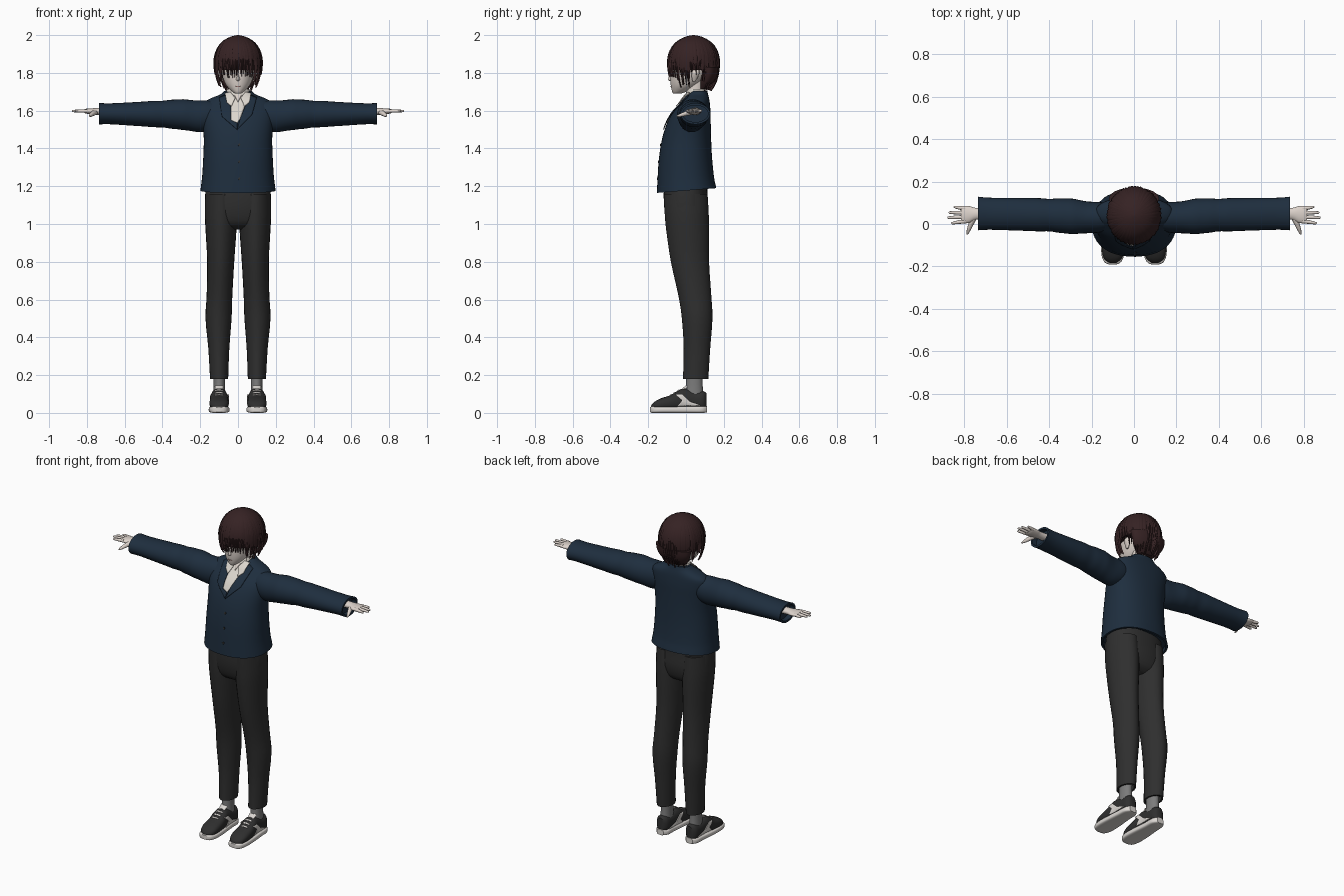
import bpy, bmesh, math, random
from mathutils import Vector
from mathutils.bvhtree import BVHTree

random.seed(4)
cube = bpy.data.objects.get("Cube")
if cube:
    bpy.data.objects.remove(cube)


def material(name, r, g, b):
    m = bpy.data.materials.new(name)
    m.use_nodes = True
    m.diffuse_color = (r, g, b, 1)
    bsdf = m.node_tree.nodes["Principled BSDF"]
    bsdf.inputs["Base Color"].default_value = (r, g, b, 1)
    bsdf.inputs["Roughness"].default_value = 0.8
    return m


SKIN = material("skin", .72, .65, .60)
HAIR = material("dark_brown_hair", .036, .016, .017)
NAVY = material("navy_wool", .013, .027, .048)
BLACK = material("black_cloth", .028, .028, .028)
CREAM = material("cream_shirt", .72, .68, .62)
WHITE = material("white_rubber", .70, .67, .64)
GREY = material("grey_sock", .20, .20, .20)
LIP = material("lip", .38, .22, .20)


def finish(name, bm, mat, mirror=False, angle=40):
    bmesh.ops.recalc_face_normals(bm, faces=bm.faces)
    me = bpy.data.meshes.new(name)
    bm.to_mesh(me)
    bm.free()
    me.materials.append(mat)
    me.shade_smooth()
    me.set_sharp_from_angle(angle=math.radians(angle))
    ob = bpy.data.objects.new(name, me)
    bpy.context.scene.collection.objects.link(ob)
    if mirror:
        ob.modifiers.new("mirror", 'MIRROR').use_mirror_merge = False
    return ob


def resample(rows, steps):
    """Catmull-Rom rows between the given cross-sections."""
    out = []
    for i in range(len(rows) - 1):
        quad = [rows[max(i - 1, 0)], rows[i], rows[i + 1], rows[min(i + 2, len(rows) - 1)]]
        for s in range(steps):
            t = s / steps
            out.append([b + t * (c - a) / 2 + t * t * (a - 2.5 * b + 2 * c - d / 2)
                        + t ** 3 * (3 * (b - c) + d - a) / 2 for a, b, c, d in zip(*quad)])
    return out + [list(rows[-1])]


AXES = {'x': lambda t, a, b: (t, a, b), 'y': lambda t, a, b: (a, t, b), 'z': lambda t, a, b: (a, b, t)}


def loft(name, rows, mat, axis='z', n=28, e=1.0, steps=3, lip=0, mirror=False, shape=None):
    """Skin rounded sections (t, a_min, a_max, b_min, b_max); lip turns the last opening inwards."""
    rows = resample(rows, steps)
    if lip:
        t, a, b, c, d = rows[-1]
        back = math.copysign(.03, rows[0][0] - t)
        rows += [(t + k, a + lip, b - lip, c + lip, d - lip) for k in (0, back)]
    bm = bmesh.new()
    rings = []
    for t, a0, a1, b0, b1 in rows:
        ring = []
        for k in range(n):
            u = 2 * math.pi * k / n
            c, s = (math.copysign(abs(f) ** e, f) for f in (math.cos(u), math.sin(u)))
            ring.append(bm.verts.new(AXES[axis](t, (a0 + a1 + (a1 - a0) * c) / 2, (b0 + b1 + (b1 - b0) * s) / 2)))
        rings.append(ring)
    for p, q in zip(rings, rings[1:]):
        for k in range(n):
            bm.faces.new((p[k], p[k - 1], q[k - 1], q[k]))
    bm.faces.new(rings[0])
    bm.faces.new(rings[-1])
    if shape:
        for v in bm.verts:
            shape(v.co)
    return finish(name, bm, mat, mirror)


def sym(rows):
    return [(t, -w, w, b0, b1) for t, w, b0, b1 in rows]


def plate(name, outline, mat, target, origin, lift=.004, mirror=False):
    """Thin sheet laid on the target; origin(p, q) gives a ray start and direction."""
    tree = BVHTree.FromPolygons([v.co for v in target.data.vertices], [p.vertices for p in target.data.polygons])
    bm = bmesh.new()
    bm.faces.new([bm.verts.new((p, q, 0)) for p, q in outline])
    bmesh.ops.triangulate(bm, faces=bm.faces)
    bmesh.ops.subdivide_edges(bm, edges=bm.edges, cuts=5, use_grid_fill=True)
    for v in bm.verts:
        start, ray = (Vector(k) for k in origin(v.co.x, v.co.y))
        hit = tree.ray_cast(start, ray)[0]
        if hit is None:
            hit = tree.find_nearest(start + ray * .9)[0]
        v.co = hit - ray * lift
    ob = finish(name, bm, mat, mirror)
    ob.modifiers.new("thickness", 'SOLIDIFY').thickness = .004
    return ob


def front(p, q):
    return (p, -1, q), (0, 1, 0)


# Jacket body, with the hem a little higher at the back
def tilt_hem(co):
    if co.z < 1.23:
        co.z += .08 * (co.y + .15) * min(1, (1.23 - co.z) / .05)


jacket = loft("jacket_body", sym([
    (1.705, .072, .025, .112), (1.685, .095, .008, .117), (1.665, .145, -.008, .122), (1.64, .182, -.025, .126),
    (1.59, .192, -.07, .13), (1.53, .187, -.102, .131), (1.45, .181, -.127, .133), (1.35, .184, -.143, .138),
    (1.25, .19, -.15, .148), (1.165, .199, -.154, .16)]), NAVY, n=48, e=.88, lip=.012, shape=tilt_hem)

# Sleeves with soft wrinkles
wrinkles = []
for x, y0, y1, z0, z1 in resample([
        (.10, -.03, .10, 1.51, 1.65), (.20, -.045, .107, 1.484, 1.656), (.29, -.045, .117, 1.50, 1.658),
        (.40, -.036, .12, 1.51, 1.654), (.55, -.033, .125, 1.518, 1.647), (.735, -.027, .126, 1.53, 1.638)], 3):
    r = random.uniform(-.003, .003)
    wrinkles.append((x, y0 - r, y1 + r, z0 - r, z1 + r))
loft("sleeves", wrinkles, NAVY, 'x', lip=.012, mirror=True)

# Shirt front, throat, collar and lapels
plate("shirt_front", [(-.058, 1.685), (-.036, 1.62), (-.036, 1.55), (-.004, 1.535), (.012, 1.56), (.034, 1.62),
                      (.058, 1.685)], CREAM, jacket, front)
plate("throat", [(-.022, 1.69), (0, 1.645), (.022, 1.69)], SKIN, jacket, front, .009)
loft("shirt_collar", sym([(1.64, .07, -.012, .108), (1.68, .066, -.004, .106), (1.715, .058, .005, .10)]), CREAM)
plate("collar_tips", [(.014, 1.668), (.04, 1.70), (.07, 1.695), (.06, 1.645), (.035, 1.625)],
      CREAM, jacket, front, .016, True)
plate("left_lapel", [(.07, 1.685), (.10, 1.67), (.075, 1.58), (-.005, 1.50), (.012, 1.56), (.036, 1.62)],
      NAVY, jacket, front, .009)
plate("right_lapel", [(-.07, 1.685), (-.10, 1.67), (-.085, 1.57), (-.004, 1.50), (-.004, 1.535), (-.036, 1.55),
                      (-.038, 1.62)], NAVY, jacket, front, .008)
for z in (1.24, 1.33, 1.42):
    disc = [(.006 + .007 * math.cos(k), z + .007 * math.sin(k)) for k in range(6)]
    plate("jacket_button", disc, BLACK, jacket, front)

# Trousers: hips and two tapering legs with a pressed front edge
loft("trouser_hips", sym([(1.24, .165, -.115, .112), (1.15, .174, -.118, .114), (1.07, .174, -.113, .118),
                          (1.0, .165, -.09, .10), (.97, .11, -.04, .06)]), BLACK, n=36, e=.85)
loft("trouser_legs", [
    (1.16, .01, .173, -.118, .114), (1.06, .004, .176, -.113, .12), (.97, .008, .172, -.105, .122),
    (.80, .02, .163, -.08, .122), (.62, .03, .166, -.04, .134), (.50, .034, .172, -.022, .14),
    (.34, .046, .157, -.012, .128), (.18, .052, .148, -.016, .118)],
    BLACK, n=24, e=1.08, lip=.01, mirror=True)

# Socks and shoes
loft("socks", [(.24, .066, .132, .0, .09), (.15, .068, .13, .0, .088), (.07, .066, .132, -.01, .095)],
     GREY, mirror=True)
loft("shoe_soles", [(-.19, .08, .12, .004, .03), (-.178, .06, .141, .0, .034), (-.14, .046, .154, .0, .034),
                    (-.07, .047, .154, .0, .034), (.03, .056, .146, .0, .035), (.085, .058, .142, .0, .036),
                    (.112, .078, .122, .002, .036)], WHITE, 'y', e=.5, mirror=True)
shoe = loft("shoe_uppers", [
    (-.184, .085, .115, .015, .04), (-.165, .06, .14, .015, .06), (-.13, .05, .15, .015, .078),
    (-.08, .05, .15, .015, .095), (-.03, .054, .146, .015, .125), (.0, .058, .142, .015, .128),
    (.05, .06, .14, .015, .112), (.09, .063, .137, .015, .115), (.108, .08, .12, .02, .105)],
    BLACK, 'y', e=.8, mirror=True)
patch = [(-.055, .097), (-.02, .098), (.02, .06), (.08, .038), (-.045, .036), (-.02, .065)]
plate("shoe_outer_patches", patch, WHITE, shoe, lambda p, q: ((1, p, q), (-1, 0, 0)), .003, True)
plate("shoe_inner_patches", patch, WHITE, shoe, lambda p, q: ((0, p, q), (1, 0, 0)), .003, True)
loft("shoe_tongues", [(-.02, .08, .12, .115, .13), (.004, .077, .123, .125, .148)], WHITE, 'y', mirror=True)
for y in (-.085, -.065, -.045):
    plate("shoe_laces", [(.078, y), (.122, y), (.122, y + .007), (.078, y + .007)], WHITE, shoe,
          lambda p, q: ((p, q, 1), (0, 0, -1)), .003, True)

# Hands
loft("palms", [(.68, .022, .078, 1.575, 1.617), (.745, .02, .076, 1.578, 1.614), (.775, .006, .084, 1.58, 1.612),
               (.805, .003, .086, 1.585, 1.61), (.815, .008, .082, 1.59, 1.606)], SKIN, 'x', mirror=True)
for name, y, tip, end in (("index", .013, .004, .862), ("middle", .033, .03, .88),
                          ("ring", .053, .054, .874), ("little", .073, .08, .85)):
    rows = [(x, c - r, c + r, 1.598 - r, 1.598 + r) for x, c, r in
            ((.795, y, .01), ((.8 + end) / 2, (y + tip) / 2, .0085), (end - .006, tip, .006), (end, tip, .002))]
    loft(name + "_fingers", rows, SKIN, 'x', n=10, mirror=True)
loft("thumbs", [(y, x - r, x + r, z - r, z + r) for y, x, z, r in
                ((.03, .755, 1.592, .015), (.0, .768, 1.585, .013), (-.03, .78, 1.576, .009), (-.05, .786, 1.571, .003))],
     SKIN, 'y', n=10, mirror=True)

# Neck, head, nose, mouth and ears
loft("neck", sym([(1.63, .055, .0, .10), (1.69, .048, .0, .098), (1.78, .05, .0, .11)]), SKIN)
face = loft("head", sym([
    (1.69, .014, -.066, -.03), (1.70, .03, -.073, .0), (1.73, .06, -.08, .06), (1.765, .077, -.084, .10),
    (1.81, .087, -.085, .13), (1.87, .092, -.08, .14), (1.93, .075, -.05, .12), (1.955, .03, .0, .07)]), SKIN)
loft("nose", sym([(1.757, .004, -.085, -.07), (1.764, .011, -.096, -.06), (1.785, .007, -.088, -.06),
                  (1.81, .004, -.082, -.06)]), SKIN, n=12)
plate("mouth", [(-.02, 1.728), (0, 1.731), (.02, 1.728), (0, 1.725)], LIP, face, front, .002)
loft("ears", [(1.755, .08, .088, .035, .05), (1.775, .078, .098, .03, .062), (1.80, .08, .108, .03, .072),
              (1.82, .082, .1, .04, .068)], SKIN, n=14, mirror=True)

# Hair: rounded cap, nape and overlapping pointed locks
PROFILE = resample([(2.0, .02), (1.992, .3), (1.965, .66), (1.92, .9), (1.865, 1), (1.80, .965), (1.75, .87), (1.70, .68)], 4)


def hair_radius(z):
    for (z0, r0), (z1, r1) in zip(PROFILE, PROFILE[1:]):
        if z >= z1:
            return r0 + (r1 - r0) * (z0 - z) / (z0 - z1)
    return PROFILE[-1][1]


def hair_point(phi, z, grow):
    r = hair_radius(z) * grow
    return (.129 * r * math.sin(phi), .04 - .138 * r * math.cos(phi), z)


loft("hair_cap", [(z, -.126 * r, .126 * r, .04 - .134 * r, .04 + .134 * r) for z, r in PROFILE if z > 1.80],
     HAIR, n=40, steps=1)
loft("nape_hair", sym([(1.83, .118, .07, .172), (1.79, .11, .075, .168), (1.75, .09, .07, .152), (1.715, .055, .07, .118)]), HAIR)


def lock_end(phi):
    deg = abs(math.degrees(phi))
    for limit, z in ((40, 1.785), (52, 1.76), (80, 1.732), (108, 1.80), (125, 1.75)):
        if deg < limit:
            return z
    return 1.715


bm = bmesh.new()
COUNT, ROWS = 44, 12
for i in range(COUNT * 2):
    phi = math.pi * (i / COUNT - 1) + random.uniform(-.03, .03)
    end = lock_end(phi) + random.uniform(-.012, .012)
    lean, grow = random.uniform(-.08, .08), random.uniform(.985, 1.012)
    previous = None
    for k in range(ROWS + 1):
        t = k / ROWS
        z = 1.998 - (1.998 - end) * t ** 1.5
        half = .085 * (1 if t < .7 else max(.04, (1 - t) / .3))
        mid = phi + lean * t * t
        row = [bm.verts.new(hair_point(mid + s * half, z, grow * g))
               for s, g in ((-1, .97), (0, 1.012), (1, .97), (0, .93))]
        if previous:
            for j in range(4):
                bm.faces.new((previous[j - 1], previous[j], row[j], row[j - 1]))
        previous = row
    bm.faces.new(previous)
finish("hair_locks", bm, HAIR, angle=60)
